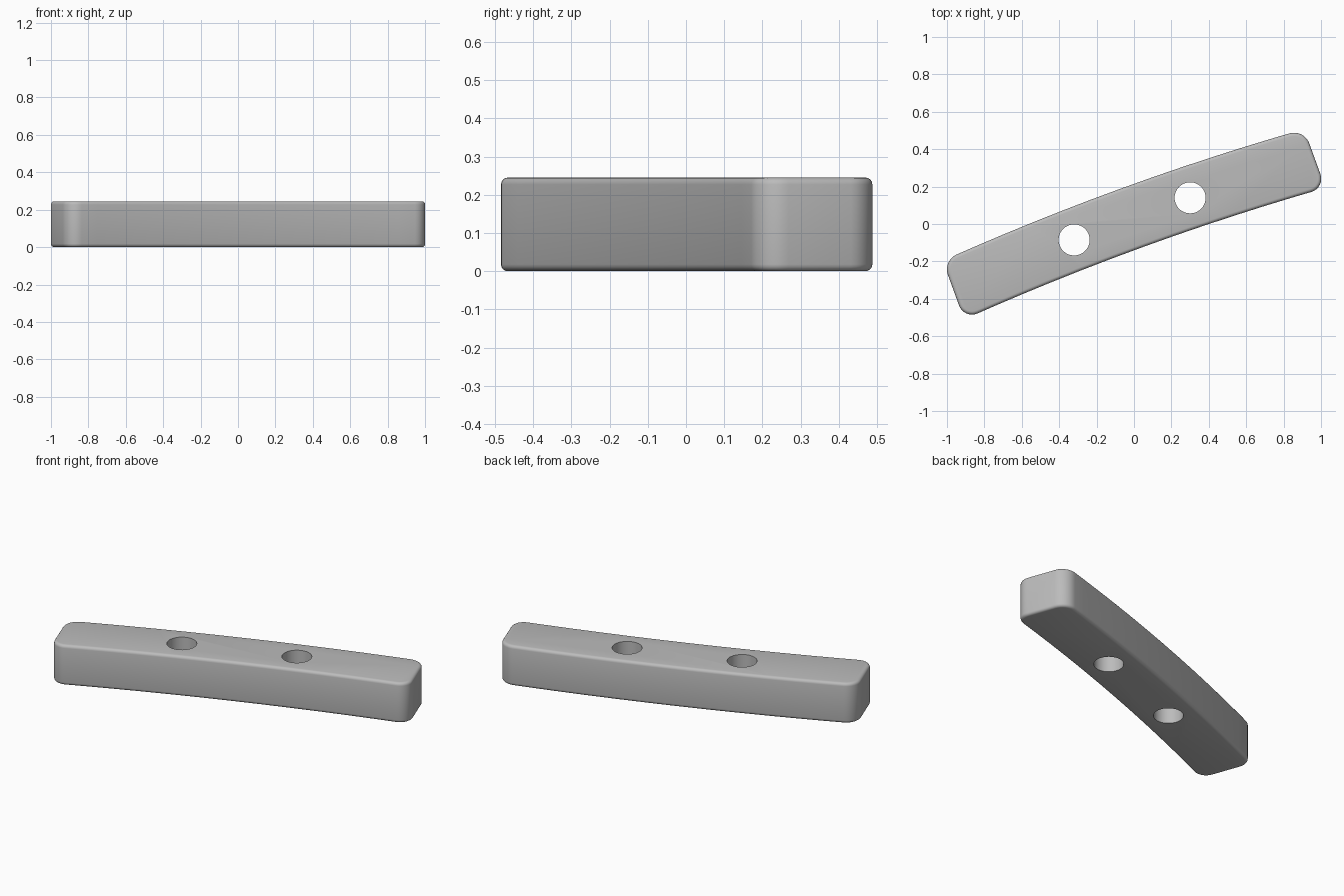
import bpy, bmesh
from math import radians
from mathutils import Matrix

cube = bpy.data.objects.get("Cube")
if cube:
    bpy.data.objects.remove(cube)

HALF_LENGTH, HEIGHT = 1.028, 0.245
BOW_RADIUS, SEGMENTS = 14.5, 12
CORNER, RIM = 0.08, 0.018

grey = bpy.data.materials.new("light grey")
grey.use_nodes = True
colour = (0.5, 0.5, 0.5, 1)
grey.diffuse_color = colour
grey.node_tree.nodes["Principled BSDF"].inputs["Base Color"].default_value = colour


def bowed_edge(crown):
    """Points of a gently bowed long side, from left end to right end."""
    us = [HALF_LENGTH * (2 * i / SEGMENTS - 1) for i in range(SEGMENTS + 1)]
    return [(u, crown - u * u / (2 * BOW_RADIUS), 0) for u in us]


# Bowed bar: outline, extrusion, rounded corners, then rounded rims
bm = bmesh.new()
outline = bowed_edge(-0.132) + bowed_edge(0.202)[::-1]
base = bm.faces.new([bm.verts.new(p) for p in outline])
top = bmesh.ops.extrude_face_region(bm, geom=[base], use_keep_orig=True)
bmesh.ops.translate(bm, vec=(0, 0, HEIGHT),
                    verts=[g for g in top["geom"] if isinstance(g, bmesh.types.BMVert)])
bmesh.ops.recalc_face_normals(bm, faces=bm.faces)


def is_upright(e):
    return abs(e.verts[0].co.z - e.verts[1].co.z) > HEIGHT / 2


corners = [e for e in bm.edges if is_upright(e)
           and abs(e.verts[0].co.x) > HALF_LENGTH - 0.01]
bmesh.ops.bevel(bm, geom=corners, offset=CORNER, segments=8, profile=0.5, affect='EDGES')
rims = [e for e in bm.edges if not is_upright(e)]
bmesh.ops.bevel(bm, geom=rims, offset=RIM, segments=4, profile=0.5, affect='EDGES')
bmesh.ops.rotate(bm, verts=bm.verts, matrix=Matrix.Rotation(radians(20), 3, 'Z'))
mesh = bpy.data.meshes.new("curved_bar")
bm.to_mesh(mesh)
bm.free()
mesh.materials.append(grey)
bar = bpy.data.objects.new("curved_bar", mesh)
bpy.context.collection.objects.link(bar)

# Two bolt holes straight through
for x, y in ((-0.32, -0.085), (0.3, 0.14)):
    bpy.ops.mesh.primitive_cylinder_add(vertices=48, radius=0.083, depth=1, location=(x, y, 0.1))
    cutter = bpy.context.object
    cutter.name = "hole_cutter"
    cutter.hide_render = True
    cutter.data.materials.append(grey)
    bpy.ops.object.select_all(action='DESELECT')
    bar.select_set(True)
    bpy.context.view_layer.objects.active = bar
    cut = bar.modifiers.new("hole", 'BOOLEAN')
    cut.operation, cut.object, cut.solver = 'DIFFERENCE', cutter, 'EXACT'
    bpy.ops.object.modifier_apply(modifier=cut.name)
    bpy.data.objects.remove(cutter)

bpy.ops.object.shade_smooth_by_angle(angle=radians(30))
